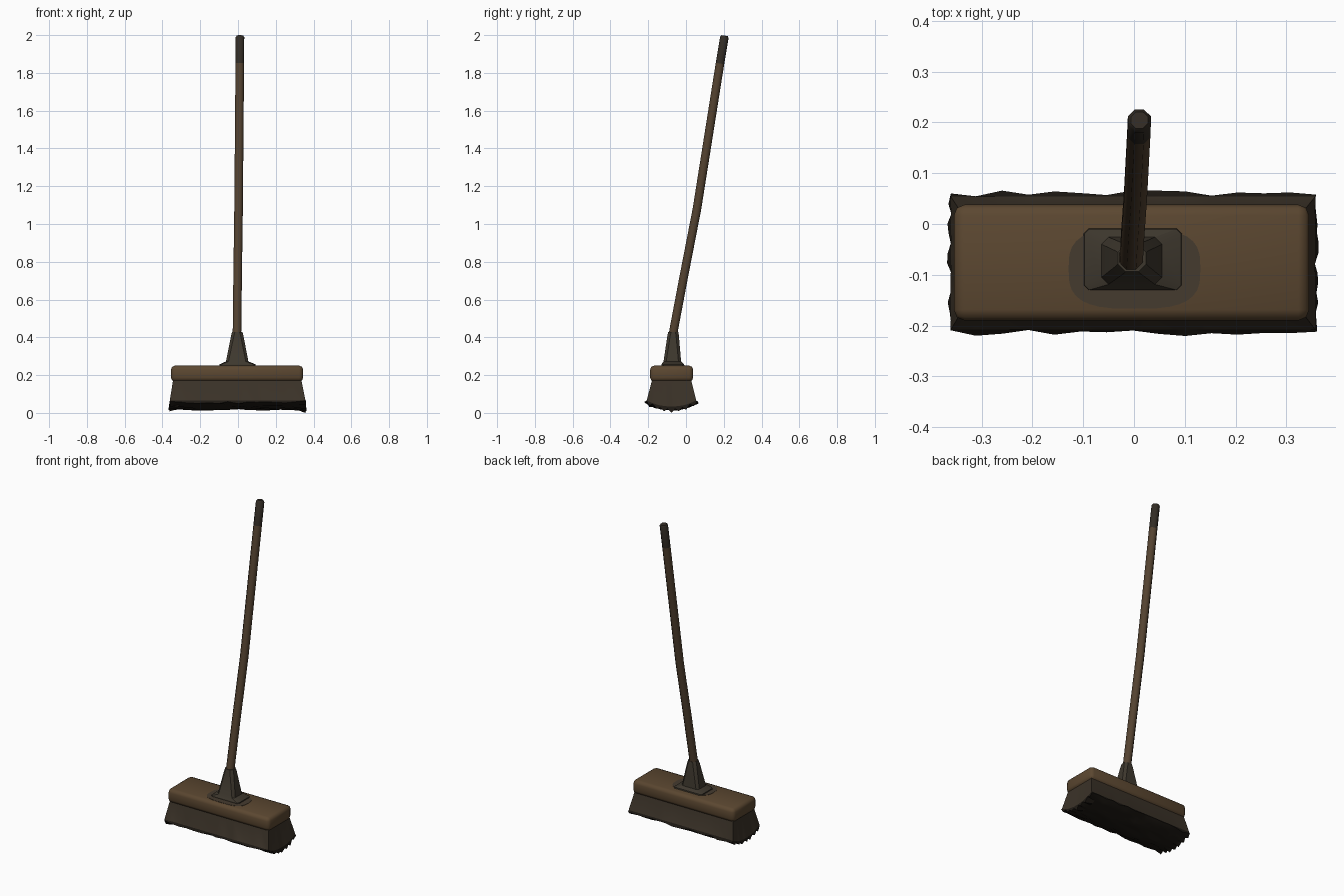
import bpy, bmesh, math, random
from mathutils import Vector

if "Cube" in bpy.data.objects:
    bpy.data.objects.remove(bpy.data.objects["Cube"])

random.seed(4)


def mat(name, rgb):
    m = bpy.data.materials.new(name)
    m.diffuse_color = (*rgb, 1)
    m.use_nodes = True
    m.node_tree.nodes["Principled BSDF"].inputs["Base Color"].default_value = m.diffuse_color
    return m


WOOD = mat("block wood", (0.105, 0.063, 0.030))
POLE = mat("handle wood", (0.088, 0.055, 0.030))
GRIP = mat("dark worn grip", (0.032, 0.025, 0.018))
IRON = mat("dull iron", (0.048, 0.039, 0.027))
STAIN = mat("stained wood", (0.060, 0.044, 0.028))
HAIR = mat("bristle brown", (0.043, 0.032, 0.021))
TIPS = mat("bristle tips", (0.013, 0.010, 0.007))


def finish(name, bm, mats, angle=35):
    bmesh.ops.recalc_face_normals(bm, faces=bm.faces[:])
    me = bpy.data.meshes.new(name)
    bm.to_mesh(me)
    bm.free()
    for m in mats:
        me.materials.append(m)
    ob = bpy.data.objects.new(name, me)
    bpy.context.collection.objects.link(ob)
    bpy.context.view_layer.objects.active = ob
    ob.select_set(True)
    bpy.ops.object.shade_smooth_by_angle(angle=math.radians(angle))
    ob.select_set(False)
    return ob


def loft(bm, loops):
    """Skin a list of point loops and cap both ends."""
    rings = [[bm.verts.new(p) for p in loop] for loop in loops]
    n = len(rings[0])
    for a, b in zip(rings, rings[1:]):
        for i in range(n):
            bm.faces.new((a[i], a[(i + 1) % n], b[(i + 1) % n], b[i]))
    bm.faces.new(rings[0][::-1])
    bm.faces.new(rings[-1])


def cut_rect(x0, x1, y0, y1, z, c):
    """Rectangle with clipped corners."""
    return [(x0 + c, y0, z), (x1 - c, y0, z), (x1, y0 + c, z), (x1, y1 - c, z),
            (x1 - c, y1, z), (x0 + c, y1, z), (x0, y1 - c, z), (x0, y0 + c, z)]


# Wooden head block with rounded edges
bm = bmesh.new()
bmesh.ops.create_cube(bm, size=1)
for v in bm.verts:
    v.co = Vector((v.co.x * 0.70 - 0.005, v.co.y * 0.228 - 0.076, v.co.z * 0.084 + 0.208))
bmesh.ops.bevel(bm, geom=bm.edges[:], offset=0.021, segments=2, profile=0.5, affect='EDGES')
finish("head_block", bm, [WOOD], 50)

# Stained patch around the socket
bm = bmesh.new()


def blob(z):
    pts = []
    for i in range(32):
        c, s = math.cos(i * math.tau / 32), math.sin(i * math.tau / 32)
        pts.append((math.copysign(abs(c) ** 0.65, c) * 0.13 + 0.001,
                    math.copysign(abs(s) ** 0.65, s) * 0.079 - 0.088, z))
    return pts


loft(bm, [blob(0.247), blob(0.2515)])
finish("stain_patch", bm, [STAIN])

# Iron socket: flared foot, tapered neck
bm = bmesh.new()
loft(bm, [cut_rect(-0.100, 0.095, -0.131, -0.008, 0.245, 0.010),
          cut_rect(-0.098, 0.093, -0.130, -0.010, 0.257, 0.010),
          cut_rect(-0.064, 0.055, -0.119, -0.026, 0.272, 0.014),
          cut_rect(-0.036, 0.028, -0.098, -0.038, 0.412, 0.015),
          cut_rect(-0.032, 0.024, -0.094, -0.041, 0.427, 0.015)])
finish("socket", bm, [IRON], 30)

# Bent handle, eight sided, with a dark upper end
path = [Vector(p) for p in ((-0.008, -0.082, 0.33), (-0.005, -0.063, 0.45), (-0.002, -0.012, 0.72),
                            (0.003, 0.058, 1.08), (0.0095, 0.180, 1.85),
                            (0.0105, 0.203, 1.988), (0.0106, 0.2045, 1.997))]
bm = bmesh.new()
loops = []
for i, p in enumerate(path):
    t = (path[min(i + 1, len(path) - 1)] - path[max(i - 1, 0)]).normalized()
    side = Vector((1, 0, 0))
    side = (side - t * side.dot(t)).normalized()
    up = t.cross(side)
    r = 0.018 if i == len(path) - 1 else 0.0245
    loops.append([p + (side * math.cos(a) + up * math.sin(a)) * r
                  for a in [(k + 0.5) * math.tau / 8 for k in range(8)]])
loft(bm, loops)
for f in bm.faces:
    f.material_index = int(f.calc_center_median().z > 1.88)
finish("handle", bm, [POLE, GRIP], 50)

# Bristles: flared skirt with a ragged edge and a bowed underside
NX, NY = 14, 14
bm = bmesh.new()
grid = {}
for i in range(NX + 1):
    for j in range(NY + 1):
        u, v = 2 * i / NX - 1, 2 * j / NY - 1
        rx = random.uniform(-0.004, 0.006) if i in (0, NX) else 0
        ry = random.uniform(-0.005, 0.008) if j in (0, NY) else 0
        z = 0.018 + 0.036 * abs(v) ** 2.2 + random.uniform(-0.006, 0.006)
        if i in (0, NX):
            z += (-0.008 if j % 2 else 0.007)
        grid[i, j] = bm.verts.new((-0.002 + u * (0.361 + rx), -0.077 + v * (0.136 + ry), max(z, 0.003)))
grid[NX, NY // 2].co.z = 0.0
for i in range(NX):
    for j in range(NY):
        f = bm.faces.new((grid[i, j], grid[i, j + 1], grid[i + 1, j + 1], grid[i + 1, j]))
        f.material_index = 1
border = ([(i, 0) for i in range(NX)] + [(NX, j) for j in range(NY)]
          + [(i, NY) for i in range(NX, 0, -1)] + [(0, j) for j in range(NY, 0, -1)])
low = [grid[k] for k in border]
mid, top = [], []
for (i, j), b in zip(border, low):
    u, v = 2 * i / NX - 1, 2 * j / NY - 1
    t = Vector((-0.004 + u * 0.340, -0.076 + v * 0.104, 0.172))
    m = Vector((-0.002 + u * 0.359, -0.077 + v * 0.131, 0.034 + 0.032 * abs(v) ** 2.2))
    mid.append(bm.verts.new(m))
    top.append(bm.verts.new(t))
n = len(low)
for i in range(n):
    k = (i + 1) % n
    bm.faces.new((top[i], top[k], mid[k], mid[i]))
    f = bm.faces.new((mid[i], mid[k], low[k], low[i]))
    f.material_index = 1
bm.faces.new(top)
finish("bristles", bm, [HAIR, TIPS], 30)
